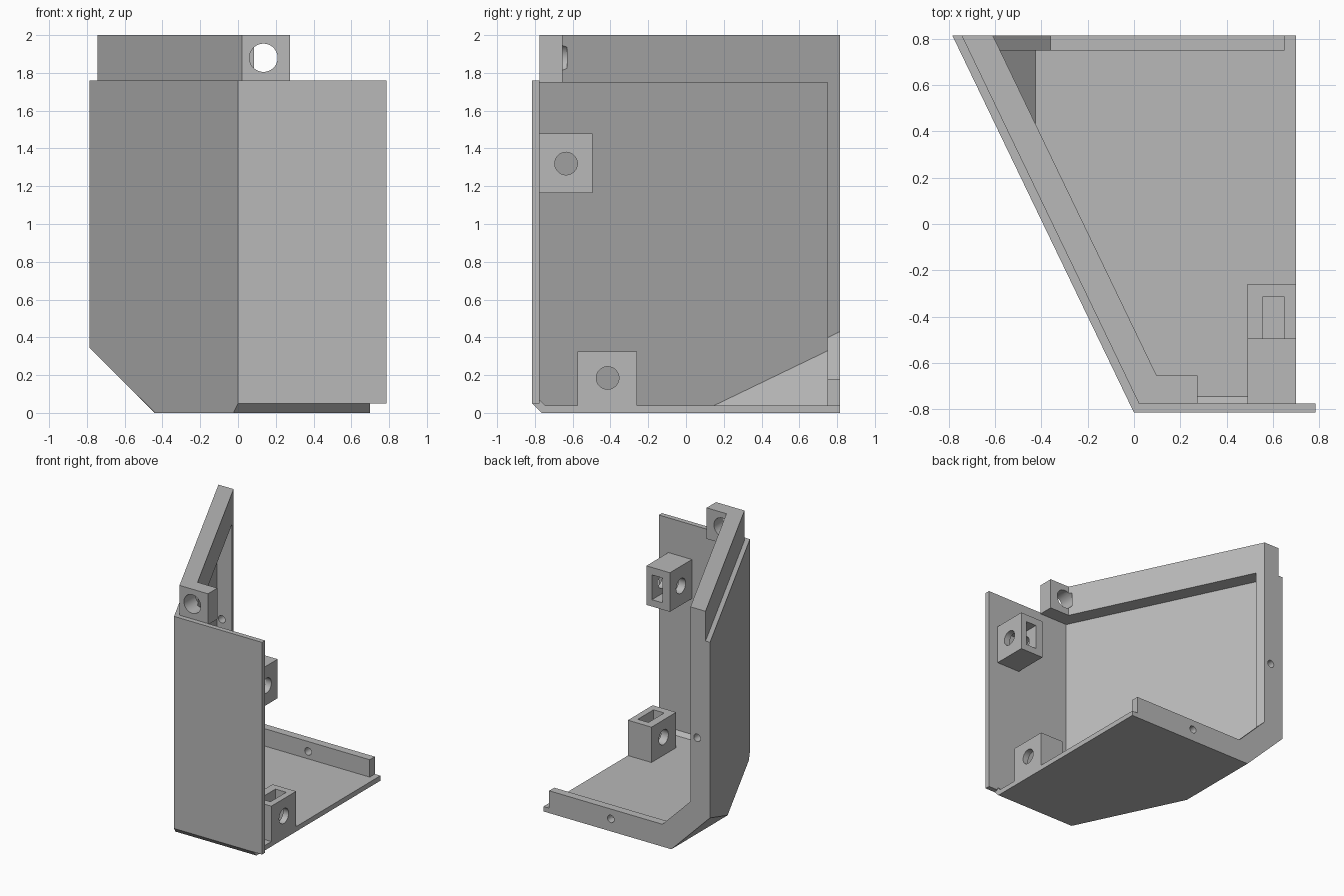
import bpy, bmesh
from math import radians
from mathutils import Vector, Matrix

cube = bpy.data.objects.get("Cube")
if cube:
    bpy.data.objects.remove(cube, do_unlink=True)

GREY = bpy.data.materials.new("matte grey")
GREY.use_nodes = True
colour = (0.48, 0.48, 0.48, 1)
GREY.diffuse_color = colour
GREY.node_tree.nodes["Principled BSDF"].inputs["Base Color"].default_value = colour

BACK = 0.815          # half depth
LEAN = 0.785 / 1.63   # sideways run of the slanted wall per unit of depth


# Half-spaces, each a (normal, distance) pair whose positive side is kept
def slant(x_at_back):
    return (1, LEAN, 0), x_at_back + LEAN * BACK


def side_chamfer(d):
    return (1, 0, 1), d


def front_chamfer(d):
    return (0, 1, 1), d


def flip(plane):
    normal, d = plane
    return tuple(-c for c in normal), -d


def finish(name, bm):
    bmesh.ops.recalc_face_normals(bm, faces=bm.faces[:])
    mesh = bpy.data.meshes.new(name)
    bm.to_mesh(mesh)
    bm.free()
    mesh.materials.append(GREY)
    ob = bpy.data.objects.new(name, mesh)
    bpy.context.collection.objects.link(ob)
    return ob


def solid(name, lo, hi, planes=()):
    """Box trimmed to the kept side of each plane."""
    lo, hi = Vector(lo), Vector(hi)
    bm = bmesh.new()
    bmesh.ops.create_cube(bm, size=1, matrix=Matrix.Translation((lo + hi) / 2)
                          @ Matrix.Diagonal((hi - lo).to_4d()))
    for normal, d in planes:
        n = Vector(normal)
        cut = bmesh.ops.bisect_plane(
            bm, geom=bm.verts[:] + bm.edges[:] + bm.faces[:],
            plane_co=n * d / n.length_squared, plane_no=n, clear_inner=True)
        edges = [e for e in cut["geom_cut"] if isinstance(e, bmesh.types.BMEdge)]
        if edges:
            bmesh.ops.edgeloop_fill(bm, edges=edges)
    return finish(name, bm)


def rod(centre, radius, length, axis):
    bm = bmesh.new()
    turn = Vector((0, 0, 1)).rotation_difference(Vector(axis)).to_matrix().to_4x4()
    bmesh.ops.create_cone(bm, cap_ends=True, segments=32, radius1=radius,
                          radius2=radius, depth=length,
                          matrix=Matrix.Translation(centre) @ turn)
    return finish("hole_cutter", bm)


def carve(ob, *cutters):
    """Subtract the cutters, then remove them."""
    for c in cutters:
        c.hide_render = True
        mod = ob.modifiers.new("cut", "BOOLEAN")
        mod.operation, mod.solver, mod.object = "DIFFERENCE", "EXACT", c
    graph = bpy.context.evaluated_depsgraph_get()
    mesh = bpy.data.meshes.new_from_object(ob.evaluated_get(graph))
    ob.modifiers.clear()
    ob.data = mesh
    mesh.materials.clear()
    mesh.materials.append(GREY)
    for c in cutters:
        bpy.data.objects.remove(c, do_unlink=True)
    return ob


X, Y = (1, 0, 0), (0, 1, 0)
parts = []

# Shell: floor, front wall and slanted wall with chamfered lower edges
shell = solid("shell", (-1, -BACK, 0), (0.70, BACK, 1.76),
              [slant(-0.785), side_chamfer(-0.44), front_chamfer(-0.765)])
hollow = solid("hollow", (-1, -0.775, 0.04), (1, 1, 2.2),
               [slant(-0.745), side_chamfer(-0.385), front_chamfer(-0.705)])
parts.append(carve(shell, hollow))

# Overhanging strip of the front wall
parts.append(solid("front_wall_flange", (0.70, -BACK, 0.05), (0.785, -0.775, 1.76)))

# Rib framing the open back, with two screw holes
rib = solid("back_rib", (-1, 0.75, 0.02), (0.65, BACK, 1.755),
            [slant(-0.765), side_chamfer(-0.41)])
opening = solid("rib_opening", (-1, 0.6, 0.18), (1, 1, 2.2),
                [slant(-0.61), side_chamfer(-0.18)])
parts.append(carve(rib, opening,
                   rod((-0.67, 0.8, 0.96), 0.03, 0.4, Y),
                   rod((0.1, 0.8, 0.1), 0.03, 0.4, Y)))

# Raised lip along the slanted wall and the lug at its front end
lip = solid("top_lip", (-1, -0.775, 1.75), (1, BACK, 2),
            [slant(-0.745), flip(slant(-0.61))])
lug = solid("lip_lug", (0.02, -0.775, 1.75), (0.275, -0.655, 2))
for ob in (lip, lug):
    parts.append(carve(ob, rod((0.135, -0.73, 1.88), 0.075, 0.2, Y)))

# Fixing blocks: a cross hole and a nut slot opening away from the wall
floor_block = solid("floor_block", (0.49, -0.575, 0.035), (0.70, -0.26, 0.325))
parts.append(carve(floor_block,
                   rod((0.6, -0.415, 0.185), 0.06, 0.5, X),
                   solid("slot", (0.555, -0.515, 0.085), (0.65, -0.315, 0.5))))
wall_block = solid("wall_block", (0.49, -0.78, 1.165), (0.70, -0.495, 1.48))
parts.append(carve(wall_block,
                   rod((0.6, -0.635, 1.32), 0.06, 0.5, X),
                   solid("slot", (0.555, -0.735, 1.22), (0.65, -0.3, 1.42))))

# Round the hole walls while keeping the edges crisp
bpy.ops.object.select_all(action="DESELECT")
for ob in parts:
    ob.select_set(True)
bpy.context.view_layer.objects.active = parts[0]
bpy.ops.object.shade_smooth_by_angle(angle=radians(30))
